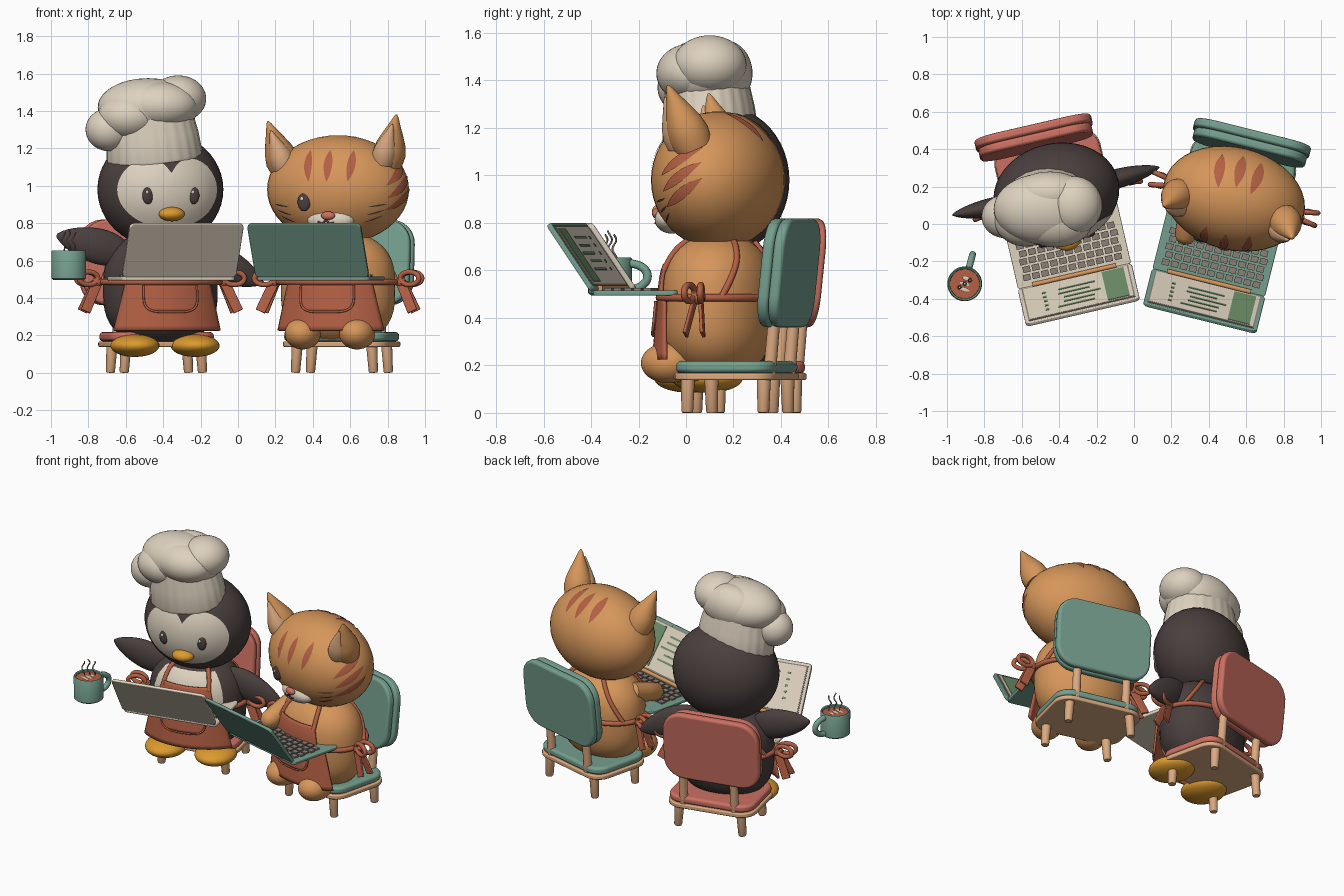
import bpy, bmesh
from math import sin, cos, pi, radians, sqrt, exp
from mathutils import Matrix, Vector

cube = bpy.data.objects.get("Cube")
if cube:
    bpy.data.objects.remove(cube, do_unlink=True)


def material(name, code):
    m = bpy.data.materials.new(name)
    srgb = [int(code[i:i + 2], 16) / 255 for i in (0, 2, 4)]
    col = [((c + 0.055) / 1.055) ** 2.4 for c in srgb] + [1]
    m.use_nodes = True
    m.diffuse_color = col
    m.node_tree.nodes["Principled BSDF"].inputs["Base Color"].default_value = col
    return m


DARK, CREAM = material("charcoal", "4a403e"), material("cream", "ded2bf")
ORANGE, RUST = material("ginger", "d6965a"), material("rust", "b36044")
RED, GREEN = material("coral", "cb7061"), material("sage", "759f8f")
WOOD, YELLOW = material("wood", "dcaa80"), material("amber", "dc9a2e")
TAUPE, LEAF = material("taupe", "8b8076"), material("leaf", "6d8f68")
frame = Matrix()          # placement of the group being built


def add(name, bm, mat, local=Matrix(), bevel=0, solid=0):
    bmesh.ops.recalc_face_normals(bm, faces=bm.faces)
    me = bpy.data.meshes.new(name)
    bm.to_mesh(me)
    bm.free()
    add_mesh(name, me, mat, local, bevel, solid)


def add_mesh(name, me, mat, local=Matrix(), bevel=0, solid=0):
    me.materials.clear()
    me.materials.append(mat)
    for p in me.polygons:
        p.use_smooth = True
    me.set_sharp_from_angle(angle=radians(40))
    o = bpy.data.objects.new(name, me)
    bpy.context.collection.objects.link(o)
    o.matrix_world = frame @ local
    if solid:
        s = o.modifiers.new("thickness", 'SOLIDIFY')
        s.thickness, s.offset = solid, 0
    if bevel:
        b = o.modifiers.new("bevel", 'BEVEL')
        b.width, b.segments, b.harden_normals = bevel, 3, True


def blob(name, c, r, mat):
    bm = bmesh.new()
    bmesh.ops.create_uvsphere(bm, u_segments=40, v_segments=24, radius=1)
    add(name, bm, mat, Matrix.Translation(c) @ Matrix.Diagonal((*r, 1)))


def rod(name, p0, p1, prof, mat, seg=24, flat=1, waves=0, amp=0):
    """Turned shape along p0-p1; prof lists (fraction along, radius); flat squeezes it in depth."""
    p0, d = Vector(p0), Vector(p1) - Vector(p0)
    bm, rings = bmesh.new(), []
    for t, r in prof:
        rings.append([bm.verts.new((r * (1 + amp * cos(waves * a)) * cos(a), r * (1 + amp * cos(waves * a)) * sin(a),
                                    t * d.length)) for a in (2 * pi * i / seg for i in range(seg))])
    for lo, hi in zip(rings, rings[1:]):
        for i in range(seg):
            bm.faces.new((lo[i - 1], lo[i], hi[i], hi[i - 1]))
    bm.faces.new(rings[0])
    bm.faces.new(rings[-1])
    turn = d.to_track_quat('Z', 'Y').to_matrix().to_4x4()
    bm.transform(Matrix.Diagonal((1, flat, 1, 1)) @ turn)
    add(name, bm, mat, Matrix.Translation(p0))


def tube(name, pts, r, mat, cyclic=False):
    cu = bpy.data.curves.new(name, 'CURVE')
    cu.dimensions, cu.bevel_depth, cu.bevel_resolution, cu.use_fill_caps = '3D', r, 3, True
    s = cu.splines.new('NURBS')
    s.points.add(len(pts) - 1)
    for p, q in zip(s.points, pts):
        p.co = (*q, 1)
    s.order_u, s.use_endpoint_u, s.use_cyclic_u, s.resolution_u = 3, not cyclic, cyclic, 6
    tmp = bpy.data.objects.new(name + "_path", cu)
    bpy.context.collection.objects.link(tmp)
    me = bpy.data.meshes.new_from_object(tmp.evaluated_get(bpy.context.evaluated_depsgraph_get()))
    bpy.data.objects.remove(tmp, do_unlink=True)
    add_mesh(name, me, mat)


def slab(name, w, d, t, corner, mat, local, bevel=0.008):
    bm = bmesh.new()
    ring = [bm.verts.new((sx * (w / 2 - corner) + corner * cos(a), sy * (d / 2 - corner) + corner * sin(a), -t / 2))
            for q, (sx, sy) in enumerate(((1, 1), (-1, 1), (-1, -1), (1, -1)))
            for a in ((q + k / 6) * pi / 2 for k in range(7))]
    ext = bmesh.ops.extrude_face_region(bm, geom=[bm.faces.new(ring)])
    bmesh.ops.translate(bm, vec=(0, 0, t), verts=[v for v in ext["geom"] if isinstance(v, bmesh.types.BMVert)])
    add(name, bm, mat, local, bevel)


def boxes(name, items, mat, local):
    bm = bmesh.new()
    for c, s in items:
        bmesh.ops.create_cube(bm, size=1, matrix=Matrix.Translation(c) @ Matrix.Diagonal((*s, 1)))
    add(name, bm, mat, local)


def patch(name, c, r, az, el, outline, mat, roll=0, lift=1.012):
    """Thin painted shape lying on an ellipsoid; outline is seen along its direction."""
    az, el, roll = radians(az), radians(el), radians(roll)
    d = Vector((sin(az) * cos(el), -cos(az) * cos(el), sin(el)))
    u = Vector((cos(az), sin(az), 0))
    v = d.cross(u)
    u, v = u * cos(roll) + v * sin(roll), v * cos(roll) - u * sin(roll)
    bm = bmesh.new()

    def at(a, b):
        n = d * sqrt(max(0, 1 - a * a - b * b)) + u * a + v * b
        return bm.verts.new([c[i] + r[i] * n[i] * lift for i in range(3)])
    mid = at(0, 0)
    rings = [[at(a * k / 6, b * k / 6) for a, b in outline] for k in range(1, 7)]
    for i in range(len(outline)):
        bm.faces.new((mid, rings[0][i - 1], rings[0][i]))
        for lo, hi in zip(rings, rings[1:]):
            bm.faces.new((lo[i - 1], hi[i - 1], hi[i], lo[i]))
    add(name, bm, mat)


def lens(w, h, n=24):
    return [(w * sin(t) * abs(sin(t)), h * cos(t)) for t in (-2 * pi * i / n for i in range(n))]


# ---- torso shape shared by both animals
DEPTH = 0.75


def torso_r(z):
    return 0.31 * sqrt(max(0, 1 - abs((z - 0.45) / 0.31) ** 3))


def surf(az, z, off=0, flare=False):
    r = (0.31 + 0.12 * (0.47 - z) if flare else torso_r(z)) + off
    return Vector((r * sin(az), -DEPTH * r * cos(az), z))


def sheet(name, z0, z1, half, mat, off, flare=False, solid=0.0):
    """Cloth wrapped round the front of the torso, half gives the half angle at a fraction up."""
    bm = bmesh.new()
    rows = [[bm.verts.new(surf(radians(half(k / 10)) * (i / 12 - 1), z0 + (z1 - z0) * k / 10, off, flare))
             for i in range(25)] for k in range(11)]
    for lo, hi in zip(rows, rows[1:]):
        for i in range(24):
            bm.faces.new((lo[i], lo[i + 1], hi[i + 1], hi[i]))
    add(name, bm, mat, solid=solid)


def torso(name, mat):
    heights = [0.45 - 0.31 * cos(pi * i / 24) for i in range(25)]
    rod(name, (0, 0, 0), (0, 0, 1), [(z, max(0.002, torso_r(z))) for z in heights], mat, 48, DEPTH)


def apron(who):
    sheet(who + "_apron_skirt", 0.225, 0.49, lambda t: 55 - 10 * t, RUST, 0.015, True, 0.014)
    sheet(who + "_apron_bib", 0.47, 0.625, lambda t: 36 - 4 * t, RUST, 0.013, False, 0.014)
    sheet(who + "_apron_pocket", 0.33, 0.47, lambda t: 15 + 10 * min(1, 2.5 * t) ** 0.5, RUST, 0.027, True, 0.014)
    edge = [(-25, .47), (-25, .40), (-23, .35), (-15, .325), (0, .325), (15, .325), (23, .35), (25, .40), (25, .47)]
    tube(who + "_pocket_trim", [surf(radians(a), z, 0.035, True) for a, z in edge], 0.006, RUST)
    tube(who + "_apron_belt", [surf(2 * pi * i / 32, 0.485, 0.014) for i in range(32)], 0.016, RUST, True)
    for s, side in ((1, "left"), (-1, "right")):
        strap = [(30, .60), (33, .67), (37, .72), (42, .75), (90, .76), (140, .75), (137, .71), (128, .6), (112, .49)]
        tube(f"{who}_{side}_strap", [surf(s * radians(a), z, 0.012) for a, z in strap], 0.014, RUST)
        blob(f"{who}_{side}_bow_knot", (s * 0.345, 0, 0.485), (0.03, 0.03, 0.028), RUST)
        for k in (-1, 1):
            loop = [(s * (0.4 + 0.055 * cos(t)), k * (0.025 + 0.01 * cos(t)), 0.505 + 0.035 * sin(t))
                    for t in (2 * pi * i / 12 for i in range(12))]
            tube(f"{who}_{side}_bow_loop", loop, 0.014, RUST, True)
            lean = Matrix.Translation((s * 0.385, k * 0.025, 0.405)) @ Matrix.Rotation(-s * 0.42, 4, 'Y') @ Matrix.Rotation(k * 0.15, 4, 'X')
            slab(f"{who}_{side}_bow_tail", 0.055, 0.014, 0.17, 0.005, RUST, lean, 0.003)


def chair(who, mat, y, back_x):
    global frame
    keep, frame = frame, frame @ Matrix.Translation((0, y, 0))
    slab(who + "_seat_frame", 0.58, 0.44, 0.03, 0.1, WOOD, Matrix.Translation((0, 0.08, 0.153)))
    slab(who + "_seat_cushion", 0.57, 0.43, 0.05, 0.1, mat, Matrix.Translation((0, 0.08, 0.193)), 0.02)
    for s in (-1, 1):
        for ly in (-0.08, 0.25):
            rod(who + "_chair_leg", (s * 0.215, ly, 0), (s * 0.205, ly, 0.15), [(0, 0.021), (0.05, 0.025), (1, 0.03)], WOOD, 16)
        rod(who + "_back_post", (s * 0.17, 0.265, 0.15), (s * 0.17, 0.3, 0.55), [(0, 0.027), (1, 0.025)], WOOD, 16)
    for lab, ly, w in (("back_pad", 0.285, 0.62), ("back_shell", 0.335, 0.64)):
        slab(f"{who}_{lab}", w, 0.46, 0.05, 0.13, mat,
             Matrix.Translation((back_x, ly, 0.59)) @ Matrix.Rotation(radians(84), 4, 'X'), 0.018)
    frame = keep


def laptop(who, shell, x, y, depth):
    base = Matrix.Translation((x, y, 0.505))
    slab(who + "_laptop_base", 0.62, depth, 0.022, 0.025, shell, base @ Matrix.Translation((0, depth / 2 - 0.005, 0)), 0.006)
    boxes(who + "_laptop_keys", [((-0.25 + 0.05 * i + 0.008 * (j % 2), 0.055 + 0.043 * j, 0.015), (0.04, 0.033, 0.012))
                                 for i in range(11) for j in range(5)], TAUPE, base)
    rod(who + "_laptop_hinge", (x - 0.23, y + 0.01, 0.525), (x + 0.23, y + 0.01, 0.525), [(0, 0.013), (1, 0.013)], ORANGE, 12)
    scr = Matrix.Translation((x, y, 0.513)) @ Matrix.Rotation(radians(124.5), 4, 'X') @ Matrix.Translation((0, 0.173, 0))
    slab(who + "_laptop_lid", 0.625, 0.34, 0.022, 0.025, shell, scr, 0.005)
    boxes(who + "_screen_border", [((0, 0, -0.012), (0.585, 0.305, 0.004))], TAUPE, scr)
    boxes(who + "_screen", [((0, 0, -0.014), (0.57, 0.29, 0.004))], CREAM, scr)
    lines = [((-0.02 + 0.02 * (j % 3), 0.09 - 0.04 * j, -0.017), (0.2 - 0.03 * (j % 2), 0.012, 0.003)) for j in range(5)]
    lines += [((-0.18, 0.09 - 0.04 * j, -0.017), (0.02, 0.014, 0.003)) for j in range(5)]
    boxes(who + "_screen_text", lines + [((0.205, 0, -0.017), (0.12, 0.27, 0.003))], LEAF, scr)


# ---- penguin
frame = Matrix.Translation((-0.415, 0.16, 0)) @ Matrix.Rotation(radians(13), 4, 'Z')
chair("penguin", RED, 0.01, -0.045)
torso("penguin_body", DARK)
sheet("penguin_belly", 0.25, 0.74, lambda t: 48, CREAM, 0.005)
apron("penguin")
laptop("penguin", CREAM, -0.004, -0.454, 0.38)
HC, HR = (0, 0, 0.98), (0.34, 0.272, 0.31)
blob("penguin_head", HC, HR, DARK)
heart = []
for i in range(64):
    t = -2 * pi * i / 64
    a = 0.8 * sin(t)
    heart.append((a, 0.66 * cos(t) - (0.38 * exp(-abs(a) / 0.2) if cos(t) > 0 else 0)))
patch("penguin_face", HC, HR, 0, 0, heart, CREAM)
for s in (-1, 1):
    blob("penguin_eye", (s * 0.125, -0.249, 0.948), (0.031, 0.016, 0.046), DARK)
    blob("penguin_eye_glint", (s * 0.125 - 0.008, -0.262, 0.966), (0.008, 0.005, 0.01), CREAM)
    blob("penguin_foot", (s * 0.165, -0.11, 0.145), (0.13, 0.15, 0.06), YELLOW)
blob("penguin_beak", (0.004, -0.255, 0.848), (0.07, 0.055, 0.038), YELLOW)
for side, s, z0, z1 in (("right", -1, 0.63, 0.735), ("left", 1, 0.66, 0.48)):
    wing = [(k, 0.095 * max(0.02, sin(pi * k ** 0.8)) ** 0.6) for k in (i / 16 for i in range(17))]
    rod(f"penguin_{side}_wing", (s * 0.16, 0, z0), (s * 0.565, 0.03, z1), wing, DARK, flat=0.55)

# ---- chef hat
frame = Matrix()
rod("hat_band", (-0.445, 0.105, 1.14), (-0.47, 0.08, 1.4), [(0, 0.252), (0.06, 0.257), (0.5, 0.245), (1, 0.22)],
    CREAM, 144, 0.79, 24, 0.006)
for c, r in (((-0.48, 0.08, 1.42), (0.27, 0.19, 0.155)), ((-0.32, 0.1, 1.465), (0.15, 0.155, 0.125)),
             ((-0.69, 0.04, 1.30), (0.125, 0.115, 0.115)), ((-0.42, 0.02, 1.43), (0.2, 0.145, 0.125)),
             ((-0.58, 0.03, 1.37), (0.17, 0.15, 0.125)), ((-0.45, 0.16, 1.43), (0.2, 0.12, 0.14))):
    blob("hat_puff", c, r, CREAM)

# ---- cat
frame = Matrix.Translation((0.535, 0.135, 0)) @ Matrix.Rotation(radians(-14), 4, 'Z')
chair("cat", GREEN, 0, 0.015)
torso("cat_body", ORANGE)
apron("cat")
laptop("cat", GREEN, -0.023, -0.472, 0.37)
HR = (0.385, 0.275, 0.29)
blob("cat_head", HC, HR, ORANGE)
ear = [(0, 0.08), (0.2, 0.089), (0.4, 0.078), (0.6, 0.055), (0.8, 0.03), (0.94, 0.014), (1, 0.004)]
for s, tip in ((-1, 1.345), (1, 1.38)):
    rod("cat_ear", (s * 0.28, -0.035, tip - 0.26), (s * 0.355, -0.13, tip), ear, ORANGE)
    rod("cat_inner_ear", (s * 0.268, -0.092, tip - 0.255), (s * 0.335, -0.147, tip - 0.05), [(t, r * 0.74) for t, r in ear], WOOD)
    blob("cat_foot", (s * 0.15, -0.18, 0.21), (0.095, 0.115, 0.085), ORANGE)
    for k in range(3):
        patch("cat_whisker", HC, HR, s * 46, -17 - 8 * k, lens(0.016, 0.16), DARK, s * (-80 + 10 * k))
    tube("cat_mouth", [(0, -0.266, 0.82), (s * 0.01, -0.267, 0.802), (s * 0.03, -0.264, 0.797), (s * 0.045, -0.256, 0.808)], 0.005, DARK)
for k in range(3):
    patch("cat_cheek_stripe", HC, HR, 72 + 2 * k, 17 - 14 * k, lens(0.08, 0.4), RUST, -58)
rod("cat_arm", (-0.22, -0.02, 0.64), (-0.2, -0.3, 0.55),
    [(0, 0.03), (0.1, 0.06), (0.5, 0.062), (0.85, 0.058), (0.95, 0.04), (1, 0.01)], ORANGE)
for az in (-18, 1, 22):
    patch("cat_brow_stripe", HC, HR, az, 27, lens(0.06, 0.33), RUST, -az * 0.6)
    patch("cat_crown_stripe", HC, HR, 180 + az * 1.4, 55, lens(0.075, 0.38), RUST, -az)
blob("cat_eye", (-0.125, -0.252, 0.912), (0.035, 0.018, 0.048), DARK)
blob("cat_eye_glint", (-0.133, -0.268, 0.93), (0.009, 0.005, 0.011), CREAM)
blob("cat_muzzle", (0.01, -0.2, 0.815), (0.128, 0.065, 0.06), CREAM)
blob("cat_nose", (0.01, -0.262, 0.84), (0.038, 0.02, 0.023), RED)

# ---- mug of coffee
frame = Matrix.Translation((-0.905, -0.32, 0.495)) @ Matrix.Rotation(radians(-15), 4, 'Z')
rod("mug", (0, 0, 0), (0, 0, 0.16), [(0, 0.08), (0.06, 0.092), (0.95, 0.093), (1, 0.088), (0.97, 0.08), (0.5, 0.078)], GREEN, 40)
rod("coffee", (0, 0, 0.1), (0, 0, 0.145), [(0, 0.079), (1, 0.079)], RUST, 40)
tube("mug_handle", [(0, 0.085 + 0.08 * sin(t), 0.08 + 0.055 * cos(t)) for t in (pi * i / 8 for i in range(9))], 0.018, GREEN)
for k in range(3):
    blob("coffee_foam", (0, 0.03 * (k - 1), 0.146), (0.035 - 0.008 * k, 0.01, 0.003), CREAM)
    tube("steam", [(0.022 * (k - 1) + 0.01 * sin(i * 1.3), 0.025 * (k - 1) + 0.01 * cos(i * 1.3), 0.16 + 0.016 * i)
                   for i in range(7 + k % 2)], 0.004, TAUPE)
